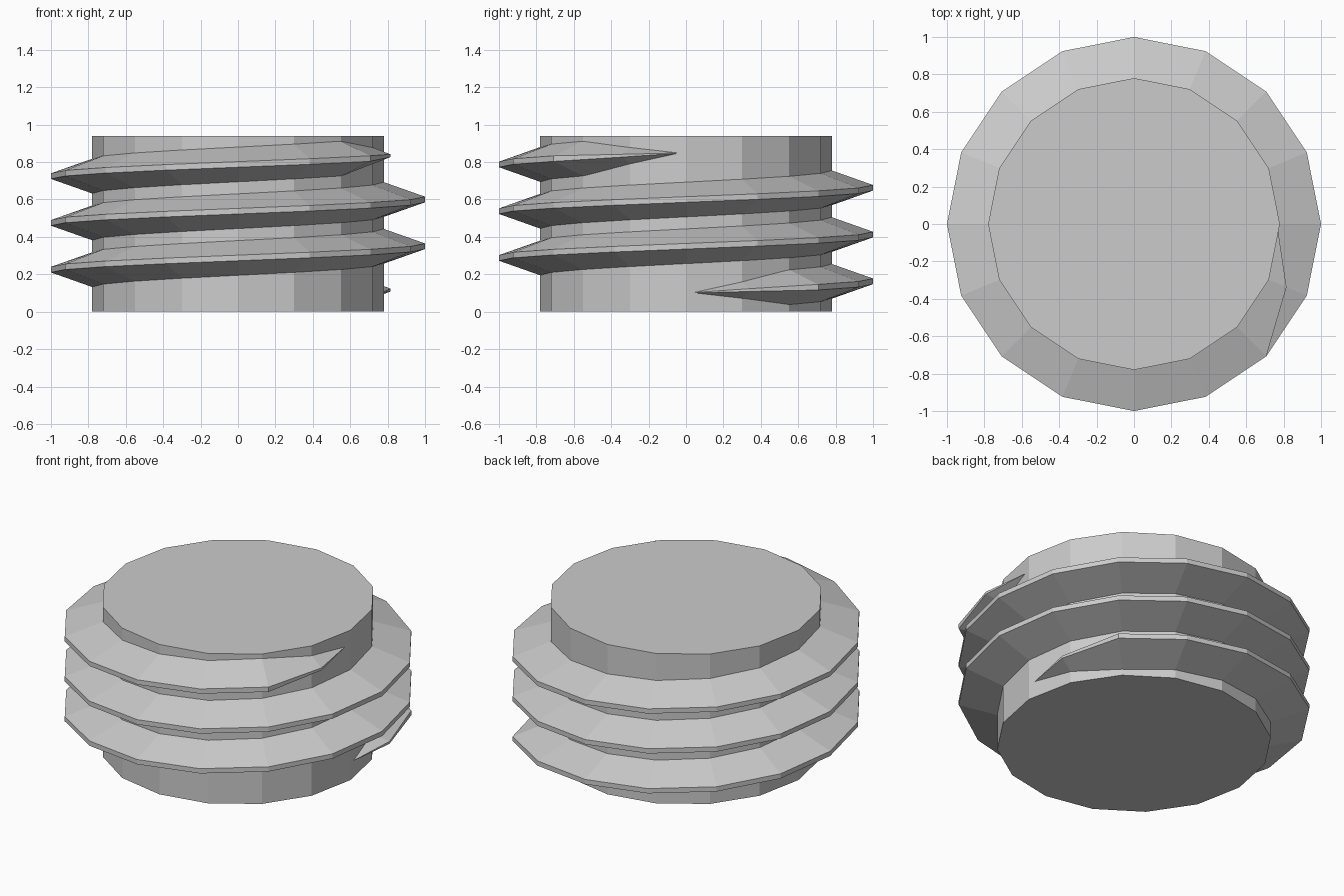
import bpy
import bmesh
from math import cos, sin, tau

SIDES = 16          # segments per turn
TURNS = 3
PITCH = 0.25
HEIGHT = 0.94
CORE_R = 0.78
ROOT_R = 0.765      # thread root sits slightly inside the core
CREST_R = 1.0
START_Z = 0.10

if "Cube" in bpy.data.objects:
    bpy.data.objects.remove(bpy.data.objects["Cube"], do_unlink=True)

grey = bpy.data.materials.new("plain grey")
grey.use_nodes = True
colour = (0.6, 0.6, 0.6, 1)
grey.diffuse_color = colour
grey.node_tree.nodes["Principled BSDF"].inputs["Base Color"].default_value = colour


def finish(name, bm):
    bmesh.ops.recalc_face_normals(bm, faces=bm.faces)
    mesh = bpy.data.meshes.new(name)
    bm.to_mesh(mesh)
    bm.free()
    mesh.materials.append(grey)
    obj = bpy.data.objects.new(name, mesh)
    bpy.context.collection.objects.link(obj)
    return obj


# Core cylinder: a polygon extruded upwards
bm = bmesh.new()
ring = [bm.verts.new((CORE_R * cos(tau * i / SIDES), CORE_R * sin(tau * i / SIDES), 0))
        for i in range(SIDES)]
base = bm.faces.new(ring)
top = bmesh.ops.extrude_face_region(bm, geom=[base], use_keep_orig=True)
bmesh.ops.translate(bm, vec=(0, 0, HEIGHT),
                    verts=[v for v in top["geom"] if isinstance(v, bmesh.types.BMVert)])
finish("core", bm)

# Helical thread: a trapezoid section swept upwards, tapering over two segments at each end
bm = bmesh.new()
steps = SIDES * TURNS
sections = []
for i in range(steps + 1):
    a = tau * i / SIDES
    z = START_Z + PITCH * i / SIDES
    fade = min(1, i / 2, (steps - i) / 2)
    crest = ROOT_R + (CREST_R - ROOT_R) * fade
    profile = [(ROOT_R, -0.098), (crest, -0.015), (crest, 0.015), (ROOT_R, 0.098)]
    if fade == 0:
        profile = [(ROOT_R, 0)]
    sections.append([bm.verts.new((r * cos(a), r * sin(a), z + dz * fade))
                     for r, dz in profile])
for lower, upper in zip(sections, sections[1:]):
    for j in range(4):
        k = (j + 1) % 4
        if len(lower) == 1:
            bm.faces.new((lower[0], upper[k], upper[j]))
        elif len(upper) == 1:
            bm.faces.new((lower[j], lower[k], upper[0]))
        else:
            bm.faces.new((lower[j], lower[k], upper[k], upper[j]))
finish("thread", bm)
